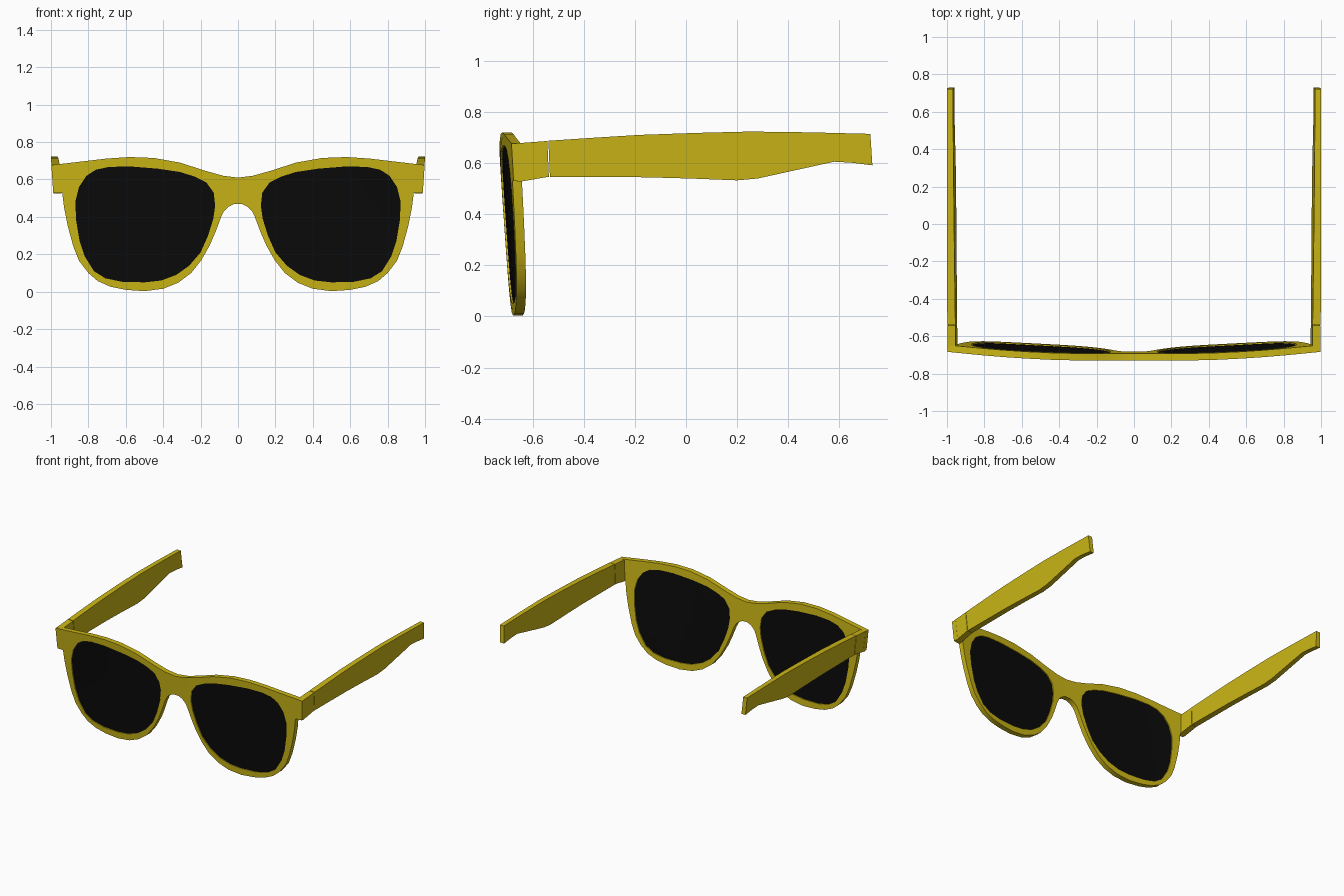
import bpy, bmesh

if "Cube" in bpy.data.objects:
    bpy.data.objects.remove(bpy.data.objects["Cube"])

def material(name, rgb):
    m = bpy.data.materials.new(name)
    m.diffuse_color = (*rgb, 1)
    m.use_nodes = True
    m.node_tree.nodes["Principled BSDF"].inputs["Base Color"].default_value = m.diffuse_color
    return m

YELLOW = material("yellow_plastic", (0.60, 0.47, 0.008))
BLACK = material("dark_lens", (0.003, 0.003, 0.003))

# Right half of the frame outline (x, z), top centre clockwise to nose arch
OUTER = [(0, .61), (.08, .62), (.17, .645), (.31, .69), (.45, .715), (.58, .72),
         (.70, .712), (.82, .698), (.998, .677), (.988, .53), (.94, .53), (.93, .45),
         (.91, .35), (.88, .24), (.85, .165), (.80, .10), (.75, .057), (.68, .026),
         (.60, .01), (.50, .003), (.40, .016), (.32, .048), (.25, .10), (.195, .17),
         (.15, .25), (.12, .32), (.09, .40), (.075, .43), (.05, .455), (.02, .469)]
# Lens opening
LENS = [(.13, .53), (.17, .585), (.23, .615), (.31, .64), (.43, .658), (.58, .67),
        (.69, .667), (.76, .652), (.81, .62), (.85, .56), (.87, .48), (.865, .38),
        (.847, .27), (.82, .19), (.77, .11), (.71, .072), (.62, .053), (.50, .05),
        (.41, .06), (.33, .09), (.26, .14), (.20, .21), (.16, .30), (.132, .39), (.122, .46)]

def front_y(x, z):
    """Front surface: gentle wrap plus backward lean towards the bottom."""
    return -0.729 + 0.05 * x * x - 0.065 * (z - 0.61)

def mirrored(pts):
    return [(-x, z) for x, z in pts]

def finish(bm, name, mat):
    bmesh.ops.recalc_face_normals(bm, faces=bm.faces[:])
    me = bpy.data.meshes.new(name)
    bm.to_mesh(me)
    bm.free()
    me.materials.append(mat)
    ob = bpy.data.objects.new(name, me)
    bpy.context.collection.objects.link(ob)
    bpy.ops.object.select_all(action='DESELECT')
    ob.select_set(True)
    bpy.context.view_layer.objects.active = ob
    bpy.ops.object.shade_smooth_by_angle(angle=0.6)
    return ob

def plate(name, loops, y0, y1, mat):
    """Fill outlines (later loops are holes), thicken, and wrap to the front."""
    bm = bmesh.new()
    edges = []
    for loop in loops:
        vs = [bm.verts.new((x, 0, z)) for x, z in loop]
        edges += [bm.edges.new((vs[i - 1], vs[i])) for i in range(len(vs))]
    bmesh.ops.triangle_fill(bm, edges=edges, use_beauty=True, normal=(0, -1, 0))
    ext = bmesh.ops.extrude_face_region(bm, geom=bm.faces[:], use_keep_orig=True)
    back = {g for g in ext["geom"] if isinstance(g, bmesh.types.BMVert)}
    for v in bm.verts:
        v.co.y = front_y(v.co.x, v.co.z) + (y1 if v in back else y0)
    return finish(bm, name, mat)

def arm(name, profile, inner, side):
    """Side slab from a (y, z) profile, leaning slightly inwards at the bottom."""
    bm = bmesh.new()
    rows = []
    for depth in (lambda y: 0.999, inner):
        rows.append([bm.verts.new((side * (depth(y) + 0.07 * (z - 0.70)), y, z))
                     for y, z in profile])
    n = len(profile)
    bm.faces.new(rows[0])
    bm.faces.new(rows[1])
    for i in range(n):
        bm.faces.new((rows[0][i - 1], rows[0][i], rows[1][i], rows[1][i - 1]))
    return finish(bm, name, YELLOW)

# Front frame and lenses
outline = OUTER + mirrored(OUTER[:0:-1])
plate("front_frame", [outline, LENS, mirrored(LENS)], 0, 0.037, YELLOW)
plate("lens_right", [LENS], 0.007, 0.030, BLACK)
plate("lens_left", [mirrored(LENS)], 0.007, 0.030, BLACK)

# Hinge blocks and temples
HINGE = [(-.665, .678), (-.543, .687), (-.537, .547), (-.66, .526)]
TEMPLE = [(-.539, .688), (-.36, .70), (-.18, .711), (.05, .719), (.25, .724), (.48, .721),
          (.722, .715), (.73, .592), (.65, .602), (.58, .606), (.43, .573), (.28, .54),
          (.20, .533), (.02, .54), (-.16, .545), (-.533, .547)]
inner_face = lambda y: 0.955 + 0.009 * (y + 0.66)
for side, label in ((1, "right"), (-1, "left")):
    arm("hinge_block_" + label, HINGE, inner_face, side)
    arm("temple_" + label, TEMPLE, inner_face, side)
